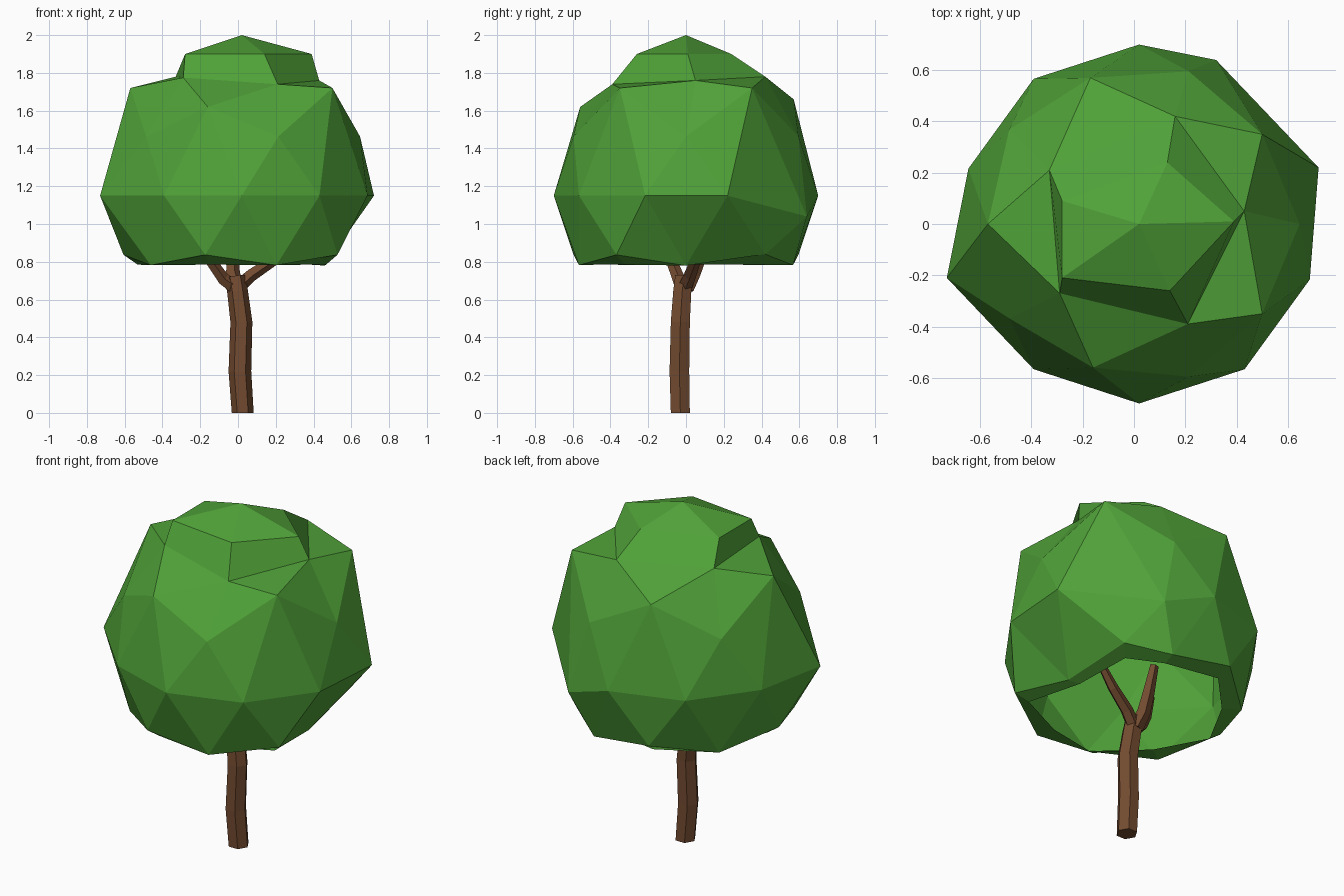
import bpy, bmesh, math
from mathutils import Vector

if "Cube" in bpy.data.objects:
    bpy.data.objects.remove(bpy.data.objects["Cube"])


def material(name, rgb):
    m = bpy.data.materials.new(name)
    m.diffuse_color = (*rgb, 1)
    m.use_nodes = True
    m.node_tree.nodes["Principled BSDF"].inputs["Base Color"].default_value = m.diffuse_color
    return m


def make_object(name, bm, mat):
    me = bpy.data.meshes.new(name)
    bm.to_mesh(me)
    bm.free()
    me.materials.append(mat)
    ob = bpy.data.objects.new(name, me)
    bpy.context.collection.objects.link(ob)
    return ob


green = material("leaves", (0.08, 0.36, 0.04))
brown = material("bark", (0.17, 0.07, 0.03))

# Canopy: faceted ball, open underneath
R, C = 0.70, Vector((0.02, 0, 1.15))
bm = bmesh.new()
bmesh.ops.create_icosphere(bm, subdivisions=2, radius=R)
bmesh.ops.delete(bm, geom=[v for v in bm.verts if v.co.z < -0.55 * R * 1.05], context='VERTS')
bmesh.ops.translate(bm, verts=bm.verts, vec=C)


def nearest(angle, z):
    """Ball vertex at the given angle and unit height."""
    r = math.sqrt(1 - z * z)
    a = math.radians(angle)
    p = C + R * Vector((r * math.cos(a), r * math.sin(a), z))
    return min(bm.verts, key=lambda v: (v.co - p).length)


# Raised crown: extrude the five top faces, then place both rings
HI, MID, LOW = 0.851, 0.526, -0.526
ring = [nearest(72 * i, HI) for i in range(5)]
base = [(0.43, 0.05, 1.76), (0.16, 0.42, 1.78), (-0.33, 0.21, 1.78),
        (-0.29, -0.27, 1.775), (0.21, -0.39, 1.74)]
crown = [(0.39, 0.01), (0.13, 0.24), (-0.28, 0.09), (-0.28, -0.21), (0.14, -0.26)]
moves = [(nearest(36, MID), (0.50, 0.35, 1.72)),
         (nearest(108, MID), (-0.17, 0.57, 1.66)),
         (nearest(180, MID), (-0.57, 0, 1.72)),
         (nearest(252, MID), (-0.16, -0.56, 1.62)),
         (nearest(324, MID), (0.50, -0.35, 1.72)),
         (nearest(18, 0), (0.72, 0.22, 1.15)),
         (nearest(54, 0), (0.32, 0.64, 1.04)),
         (nearest(198, 0), (-0.73, -0.21, 1.15)),
         (nearest(0, LOW), (0.46, 0, 0.78)),
         (nearest(36, -0.447), (0.42, 0.42, 0.84))]
moves += list(zip(ring, base))
pole = nearest(0, 1)
for v, p in moves:
    v.co = p
old_pos = [Vector(p) for p in base]
faces = list(pole.link_faces)
ext = bmesh.ops.extrude_face_region(bm, geom=faces)
for v in [g for g in ext["geom"] if isinstance(g, bmesh.types.BMVert)]:
    d = [(v.co - p).length for p in old_pos]
    i = d.index(min(d))
    v.co = (*crown[i], 1.90) if d[i] < 0.01 else (0.02, 0, 2.0)
bmesh.ops.delete(bm, geom=[f for f in faces if f.is_valid], context='FACES')

# Narrow rim folded inward around the open underside
rim = [e for e in bm.edges if e.is_boundary and all(v.co.z < 1 for v in e.verts)]
ext = bmesh.ops.extrude_edge_only(bm, edges=rim)
for v in [g for g in ext["geom"] if isinstance(g, bmesh.types.BMVert)]:
    s = 0.82 if v.co.z < 0.81 else 0.88
    v.co = (C.x + (v.co.x - C.x) * s, v.co.y * s, 0.785)
bmesh.ops.recalc_face_normals(bm, faces=bm.faces)
make_object("canopy", bm, green)


def limb(name, path, sides):
    """Faceted tube through (x, y, z, radius) points."""
    bm = bmesh.new()
    rings = []
    for i, (x, y, z, r) in enumerate(path):
        a, b = path[max(i - 1, 0)], path[min(i + 1, len(path) - 1)]
        d = Vector(b[:3]) - Vector(a[:3])
        q = Vector((0, 0, 1)).rotation_difference(d)
        if i == 0 and z == 0:
            q.identity()
        rings.append([bm.verts.new(Vector((x, y, z)) + q @ Vector(
            (r * math.cos(2 * math.pi * k / sides), r * math.sin(2 * math.pi * k / sides), 0)))
            for k in range(sides)])
    for lo, hi in zip(rings, rings[1:]):
        for k in range(sides):
            n = (k + 1) % sides
            bm.faces.new((lo[k], lo[n], hi[n], hi[k]))
    bm.faces.new(rings[0][::-1])
    bm.faces.new(rings[-1])
    return make_object(name, bm, brown)


# Trunk with three branches reaching into the leaves
limb("trunk", [(0.025, -0.03, 0, 0.058), (0.01, -0.035, 0.22, 0.06),
               (0.018, -0.03, 0.48, 0.058), (-0.002, -0.02, 0.64, 0.055),
               (-0.015, -0.01, 0.72, 0.055)], 6)
limb("right_branch", [(-0.01, -0.01, 0.66, 0.04), (0.07, 0.02, 0.73, 0.035),
                      (0.19, 0.05, 0.81, 0.03), (0.32, 0.08, 0.93, 0.02)], 5)
limb("left_branch", [(-0.01, -0.02, 0.66, 0.04), (-0.08, -0.04, 0.71, 0.035),
                     (-0.15, -0.08, 0.81, 0.03), (-0.22, -0.12, 0.98, 0.02)], 5)
limb("back_branch", [(-0.01, 0, 0.66, 0.045), (-0.03, 0.04, 0.74, 0.04),
                     (-0.03, 0.08, 0.84, 0.035), (-0.04, 0.12, 1.0, 0.025)], 5)
